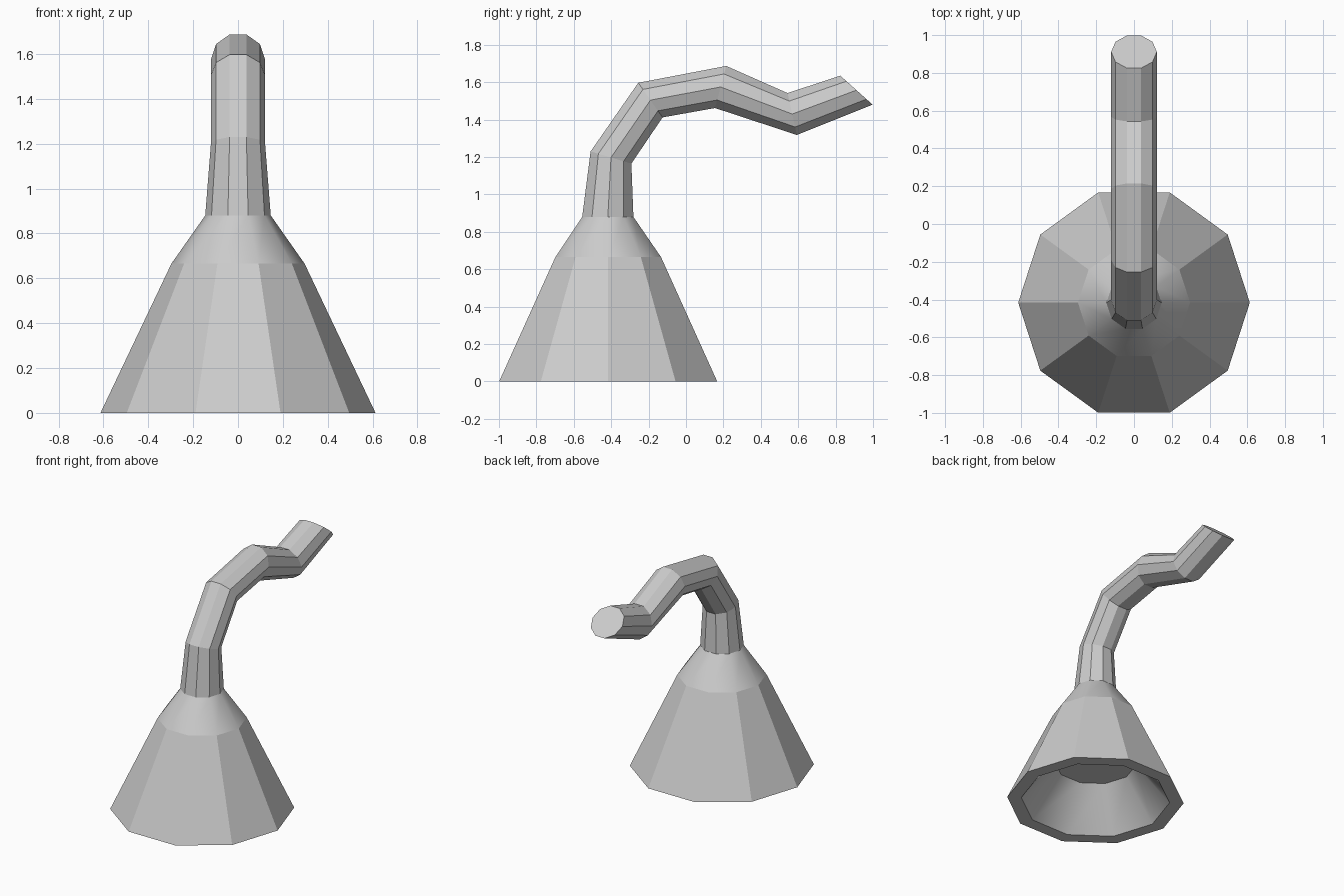
import bpy, bmesh, math

if "Cube" in bpy.data.objects:
    bpy.data.objects.remove(bpy.data.objects["Cube"])

SIDES = 10
HALF = math.sin(math.radians(72))  # centre-to-flat reach of a unit decagon ring


def ring(bm, r, a, b):
    """Ten-sided ring of half width r, spanning side-view points a -> b (y, z)."""
    verts = []
    for i in range(SIDES):
        t = 2 * math.pi * i / SIDES
        s = math.sin(t) / HALF
        verts.append(bm.verts.new((r * math.cos(t),
                                   (a[0] + b[0]) / 2 + s * (b[0] - a[0]) / 2,
                                   (a[1] + b[1]) / 2 + s * (b[1] - a[1]) / 2)))
    return verts


def flat_ring(bm, r, z, y=-0.416):
    return ring(bm, r, (y - r * HALF, z), (y + r * HALF, z))


def bridge(bm, lo, hi, smooth=False):
    for i in range(SIDES):
        j = (i + 1) % SIDES
        f = bm.faces.new((lo[i], lo[j], hi[j], hi[i]))
        f.smooth = smooth


def finish(bm, name):
    me = bpy.data.meshes.new(name)
    bm.to_mesh(me)
    bm.free()
    ob = bpy.data.objects.new(name, me)
    bpy.context.collection.objects.link(ob)
    return ob


# Bell: hollow faceted cone with a smooth shoulder
bm = bmesh.new()
ceiling = flat_ring(bm, 0.28, 0.29)
lip_in = flat_ring(bm, 0.515, 0)
lip_out = flat_ring(bm, 0.613, 0)
shoulder = flat_ring(bm, 0.297, 0.665)
collar = ring(bm, 0.146, (-0.555, 0.88), (-0.281, 0.88))
bm.faces.new(ceiling[::-1])
bridge(bm, ceiling, lip_in, True)
bridge(bm, lip_in, lip_out)
bridge(bm, lip_out, shoulder)
bridge(bm, shoulder, collar, True)
finish(bm, "bell")

# Neck: bent ten-sided tube with a capped end
bm = bmesh.new()
path = [
    (0.146, (-0.555, 0.88), (-0.281, 0.88)),
    (0.121, (-0.51, 1.23), (-0.292, 1.165)),
    (0.121, (-0.255, 1.597), (-0.125, 1.412)),
    (0.121, (0.215, 1.687), (0.155, 1.462)),
    (0.121, (0.543, 1.542), (0.593, 1.318)),
    (0.121, (0.825, 1.635), (0.998, 1.48)),
]
rings = [ring(bm, *p) for p in path]
for lo, hi in zip(rings, rings[1:]):
    bridge(bm, lo, hi)
bm.faces.new(rings[-1])
finish(bm, "neck")
